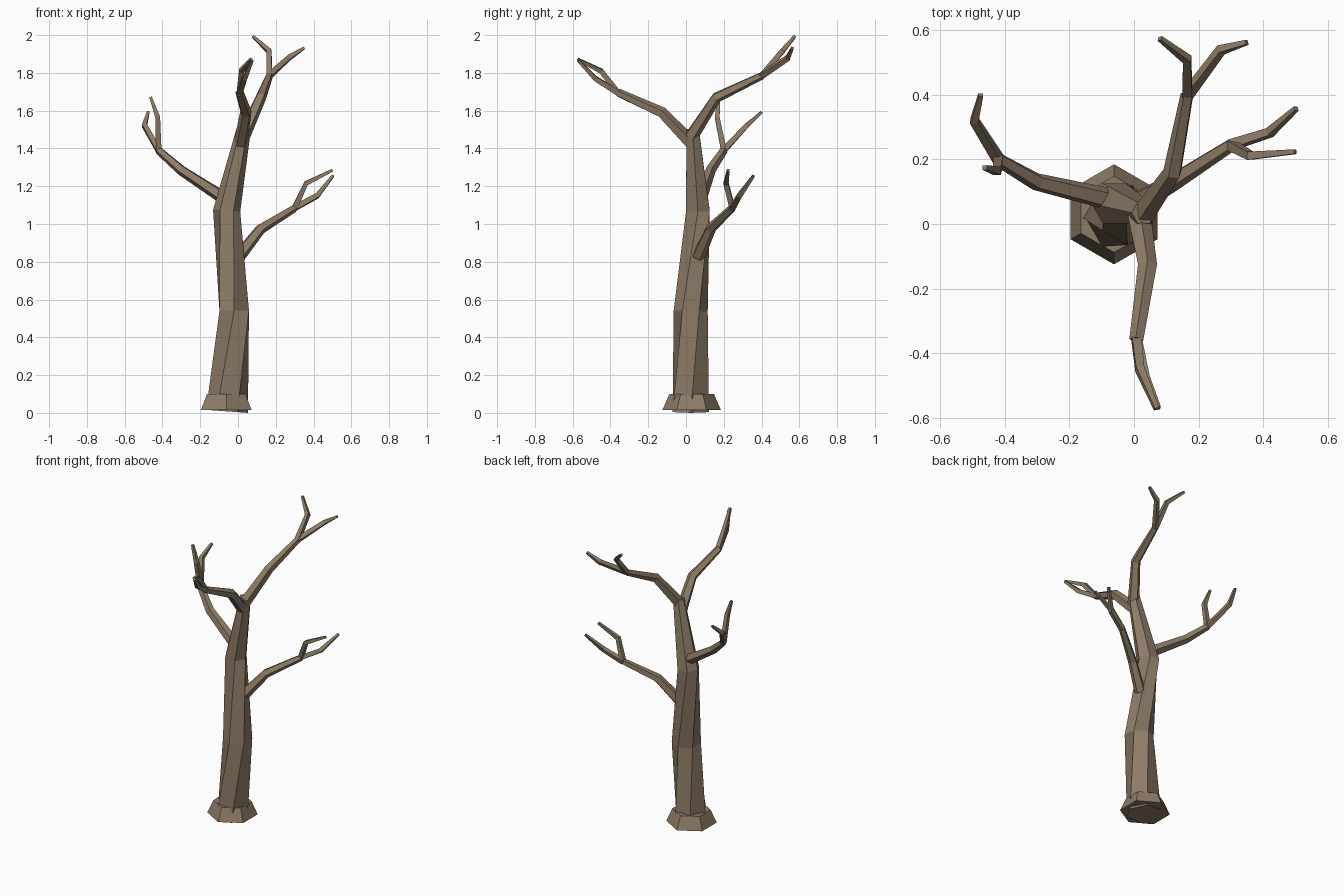
import bpy, bmesh, math
from mathutils import Vector

if "Cube" in bpy.data.objects:
    bpy.data.objects.remove(bpy.data.objects["Cube"])

bark = bpy.data.materials.new("bark")
bark.diffuse_color = (0.27, 0.20, 0.135, 1)
bark.use_nodes = True
bark.node_tree.nodes["Principled BSDF"].inputs["Base Color"].default_value = bark.diffuse_color


def tube(name, points, radii, sides, twist=None, level=False):
    """Closed low-poly tube through points; twist = ring angle per point."""
    pts = [Vector(p) for p in points]
    twist = twist or [45] * len(pts)
    bm = bmesh.new()
    rings = []
    for i, p in enumerate(pts):
        t = Vector()
        if i > 0:
            t += (p - pts[i - 1]).normalized()
        if i < len(pts) - 1:
            t += (pts[i + 1] - p).normalized()
        if level:
            t = Vector((0, 0, 1))
        q = Vector((0, 0, 1)).rotation_difference(t.normalized())
        ring = []
        for k in range(sides):
            a = math.radians(twist[i]) + math.tau * k / sides
            ring.append(bm.verts.new(p + q @ Vector((math.cos(a), math.sin(a), 0)) * radii[i]))
        rings.append(ring)
    for a, b in zip(rings, rings[1:]):
        for k in range(sides):
            n = (k + 1) % sides
            bm.faces.new((a[k], a[n], b[n], b[k]))
    bm.faces.new(rings[0][::-1])
    bm.faces.new(rings[-1])
    me = bpy.data.meshes.new(name)
    bm.to_mesh(me)
    bm.free()
    me.materials.append(bark)
    ob = bpy.data.objects.new(name, me)
    bpy.context.collection.objects.link(ob)
    return ob


# Trunk, twisting slightly on the way up
tube("trunk",
     [(-0.058, 0.025, 0.008), (-0.02, 0.025, 0.54), (-0.06, 0.063, 1.07), (0.03, 0.035, 1.5)],
     [0.111, 0.09, 0.072, 0.038], 6, [0, 30, 60, 60])

# Flared root collar
tube("root_flare", [(-0.062, 0.03, 0.015), (-0.062, 0.03, 0.1)],
     [0.155, 0.118], 6, [30, 30], level=True)

# Each branch: path, radii, and the two (middle, tip) pairs of its forked twigs
branches = {
    "back_branch": (
        [(0.025, 0.025, 1.46), (0.12, 0.16, 1.67), (0.165, 0.40, 1.785)],
        [0.038, 0.03, 0.021],
        [[(0.165, 0.51, 1.915), (0.08, 0.575, 1.992)],
         [(0.27, 0.54, 1.88), (0.35, 0.563, 1.932)]]),
    "front_branch": (
        [(0.015, 0.025, 1.43), (0.042, -0.13, 1.59), (0.008, -0.36, 1.695)],
        [0.038, 0.031, 0.023],
        [[(0.018, -0.45, 1.81), (0.07, -0.573, 1.872)],
         [(0.035, -0.48, 1.77), (0.075, -0.57, 1.865)]]),
    "left_branch": (
        [(-0.07, 0.075, 1.135), (-0.30, 0.13, 1.285), (-0.42, 0.20, 1.39)],
        [0.036, 0.028, 0.022],
        [[(-0.425, 0.165, 1.565), (-0.463, 0.175, 1.672)],
         [(-0.495, 0.32, 1.52), (-0.475, 0.40, 1.592)]]),
    "right_branch": (
        [(0.005, 0.065, 0.83), (0.12, 0.13, 0.975), (0.30, 0.245, 1.085)],
        [0.036, 0.029, 0.021],
        [[(0.36, 0.212, 1.215), (0.50, 0.224, 1.285)],
         [(0.42, 0.283, 1.15), (0.503, 0.358, 1.255)]]),
}
for name, (path, radii, twigs) in branches.items():
    tube(name, path, radii, 5, [90] * 3)
    for i, twig in enumerate(twigs):
        tube(f"{name}_twig_{i + 1}", [path[-1]] + twig, [0.021, 0.018, 0.010], 4)
